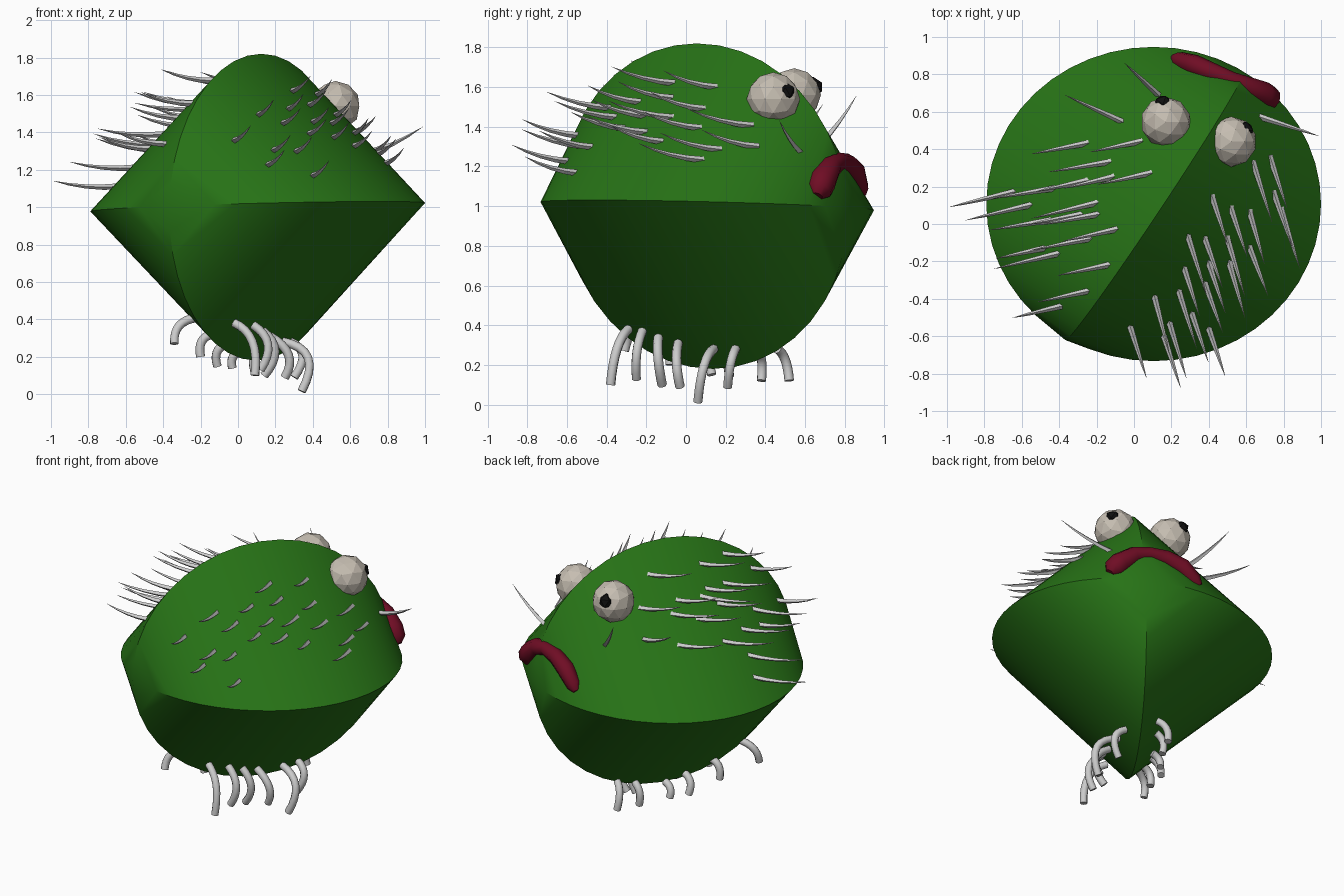
import bpy, bmesh, random
from math import sin, cos, pi
from mathutils import Vector
from mathutils.bvhtree import BVHTree

if "Cube" in bpy.data.objects:
    bpy.data.objects.remove(bpy.data.objects["Cube"])

random.seed(4)


def material(name, rgb):
    m = bpy.data.materials.new(name)
    m.diffuse_color = (*rgb, 1)
    m.use_nodes = True
    m.node_tree.nodes["Principled BSDF"].inputs["Base Color"].default_value = m.diffuse_color
    return m


def mesh_object(name, bm, mat=None):
    me = bpy.data.meshes.new(name)
    bm.to_mesh(me)
    ob = bpy.data.objects.new(name, me)
    bpy.context.collection.objects.link(ob)
    if mat:
        me.materials.append(mat)
    return ob


def tubes(name, paths, depth, resolution, radii=None, smooth=True, mat=None):
    """Curve object with one round tube per path; radii taper the tube."""
    cu = bpy.data.curves.new(name, 'CURVE')
    cu.dimensions = '3D'
    cu.bevel_depth = depth
    cu.bevel_resolution = resolution
    cu.use_fill_caps = True
    for path in paths:
        sp = cu.splines.new('POLY')
        sp.points.add(len(path) - 1)
        sp.use_smooth = smooth
        for i, p in enumerate(path):
            sp.points[i].co = (*p, 1)
            sp.points[i].radius = radii[i] if radii else 1
    ob = bpy.data.objects.new(name, cu)
    bpy.context.collection.objects.link(ob)
    if mat:
        cu.materials.append(mat)
    return ob


def bezier(a, b, c, n):
    a, b, c = Vector(a), Vector(b), Vector(c)
    return [a * (1 - t) ** 2 + b * 2 * t * (1 - t) + c * t * t
            for t in (i / n for i in range(n + 1))]


green = material("green", (0.02, 0.17, 0.008))
crimson = material("crimson", (0.16, 0.004, 0.018))
ivory = material("ivory", (0.56, 0.51, 0.44))
black = material("black", (0.005, 0.005, 0.005))

# Body: hull of a level ring and an upright ring crossing it diagonally
bm = bmesh.new()
for i in range(48):
    a = 2 * pi * i / 48
    dx, dy = 0.895 * cos(a), 0.84 * sin(a)
    bm.verts.new((0.105 + dx, 0.107 + dy, 1 + 0.025 * dx - 0.025 * dy))
for i in range(40):
    a = 2 * pi * i / 40
    r, s = 0.86 * cos(a), sin(a)
    bm.verts.new((0.11 + 0.555 * r + 0.015 * s, 0.095 + 0.832 * r - 0.04 * s, 1 + 0.82 * s))
hull = bmesh.ops.convex_hull(bm, input=bm.verts[:])
loose = [v for v in bm.verts if not v.link_faces]
bmesh.ops.delete(bm, geom=loose, context='VERTS')
bmesh.ops.recalc_face_normals(bm, faces=bm.faces[:])
skin = BVHTree.FromBMesh(bm)
body = mesh_object("body", bm, green)
bm.free()
bpy.context.view_layer.objects.active = body
body.select_set(True)
bpy.ops.object.shade_smooth_by_angle(angle=0.45)

# Eyes and pupils, faceted
for side, eye, pupil in (("left", (0.17, 0.545, 1.56), (0.155, 0.64, 1.6)),
                         ("right", (0.52, 0.44, 1.54), (0.59, 0.5, 1.575))):
    for part, pos, rad, sub, mat in (("eye", eye, 0.135, 2, ivory),
                                     ("pupil", pupil, 0.052, 1, black)):
        bm = bmesh.new()
        bmesh.ops.create_icosphere(bm, subdivisions=sub, radius=rad)
        mesh_object(f"{side}_{part}", bm, mat).location = pos
        bm.free()

# Frowning mouth
mouth = [(0.21, 0.89, 1.06), (0.24, 0.875, 1.09), (0.32, 0.85, 1.17), (0.42, 0.81, 1.215),
         (0.52, 0.77, 1.225), (0.61, 0.73, 1.2), (0.69, 0.69, 1.13), (0.73, 0.67, 1.08),
         (0.75, 0.66, 1.05)]
tubes("mouth", [mouth], 0.06, 2, [0.35, 0.8, 0.95, 0.85, 0.75, 0.95, 1.2, 1.1, 0.5], mat=crimson)

# Legs: top, outer bend and foot of each
right_legs = [((-0.02, -0.29, 0.38), (0.12, -0.36, 0.32), (0.09, -0.38, 0.1)),
              ((0.08, -0.22, 0.37), (0.22, -0.26, 0.28), (0.12, -0.25, 0.13)),
              ((0.13, -0.14, 0.34), (0.26, -0.15, 0.24), (0.14, -0.12, 0.1)),
              ((0.17, -0.04, 0.31), (0.33, -0.06, 0.22), (0.25, -0.03, 0.09)),
              ((0.24, 0.14, 0.28), (0.46, 0.08, 0.24), (0.34, 0.06, 0.015)),
              ((0.28, 0.25, 0.28), (0.40, 0.22, 0.23), (0.3, 0.21, 0.09))]
left_legs = [((-0.22, -0.25, 0.41), (-0.35, -0.28, 0.39), (-0.34, -0.31, 0.27)),
             ((-0.14, -0.08, 0.32), (-0.22, -0.08, 0.3), (-0.2, -0.08, 0.2)),
             ((-0.06, 0.1, 0.27), (-0.14, 0.11, 0.24), (-0.11, 0.13, 0.15)),
             ((0.02, 0.2, 0.23), (-0.05, 0.21, 0.21), (-0.03, 0.22, 0.14)),
             ((0.13, 0.37, 0.26), (0.06, 0.39, 0.22), (0.09, 0.38, 0.12)),
             ((0.2, 0.46, 0.28), (0.13, 0.51, 0.25), (0.16, 0.52, 0.12))]
tubes("right_legs", [bezier(*l, 8) for l in right_legs], 0.024, 2)
tubes("left_legs", [bezier(*l, 8) for l in left_legs], 0.024, 2)

# Bristles: roots seen from above, dropped on to the body
right_roots = [(.42, .14), (.52, .08), (.62, .06), (.29, -.07), (.38, -.08), (.4, -.21),
               (.27, -.24), (.11, -.39), (.24, -.36), (.38, -.32), (.51, -.21), (.5, -.08),
               (.62, -.13), (.19, -.53), (.31, -.48), (.4, -.56), (.64, .32), (.73, .35),
               (.75, .16), (.79, .07), (-.02, -.55), (.16, -.6)]
left_roots = [(.03, .44), (-.14, .33), (-.12, .25), (-.26, .23), (-.26, .43), (-.43, .19),
              (-.29, .05), (-.2, .05), (-.1, -.03), (.08, .27), (-.45, .02), (-.48, -.13),
              (-.24, -.08), (-.14, -.22), (-.25, -.36), (-.39, -.44), (-.65, .17),
              (-.56, .1), (-.21, .11), (-.41, -.16)]


def bristle(root, reach):
    p = skin.ray_cast(Vector((*root, 3)), Vector((0, 0, -1)))[0]
    d = Vector(reach)
    bend = p + d * 0.5 + Vector((0, 0, -0.015))
    return bezier(p - d * 0.06, bend, p + d + Vector((0, 0, 0.03)), 4)


taper = [1, 0.85, 0.65, 0.4, 0.03]
jitter = lambda: random.uniform(0.85, 1.1)
right = [bristle(r, (0.09 * jitter(), -0.29 * jitter(), 0.05)) for r in right_roots]
left = [bristle(r, (-0.3 * jitter(), -0.06 * jitter(), 0.03)) for r in left_roots[:-4]]
left += [bristle(r, (-0.34, -0.08, 0.0)) for r in left_roots[-4:]]
# stray bristles around the face
left += [bristle((.13, .69), (-0.18, 0.17, 0.2)), bristle((-.07, .55), (-0.3, 0.14, 0.12))]
right += [bristle((.68, .57), (0.31, -0.1, 0.12))]
tubes("right_bristles", right, 0.017, 0, taper, smooth=False)
tubes("left_bristles", left, 0.017, 0, taper, smooth=False)
